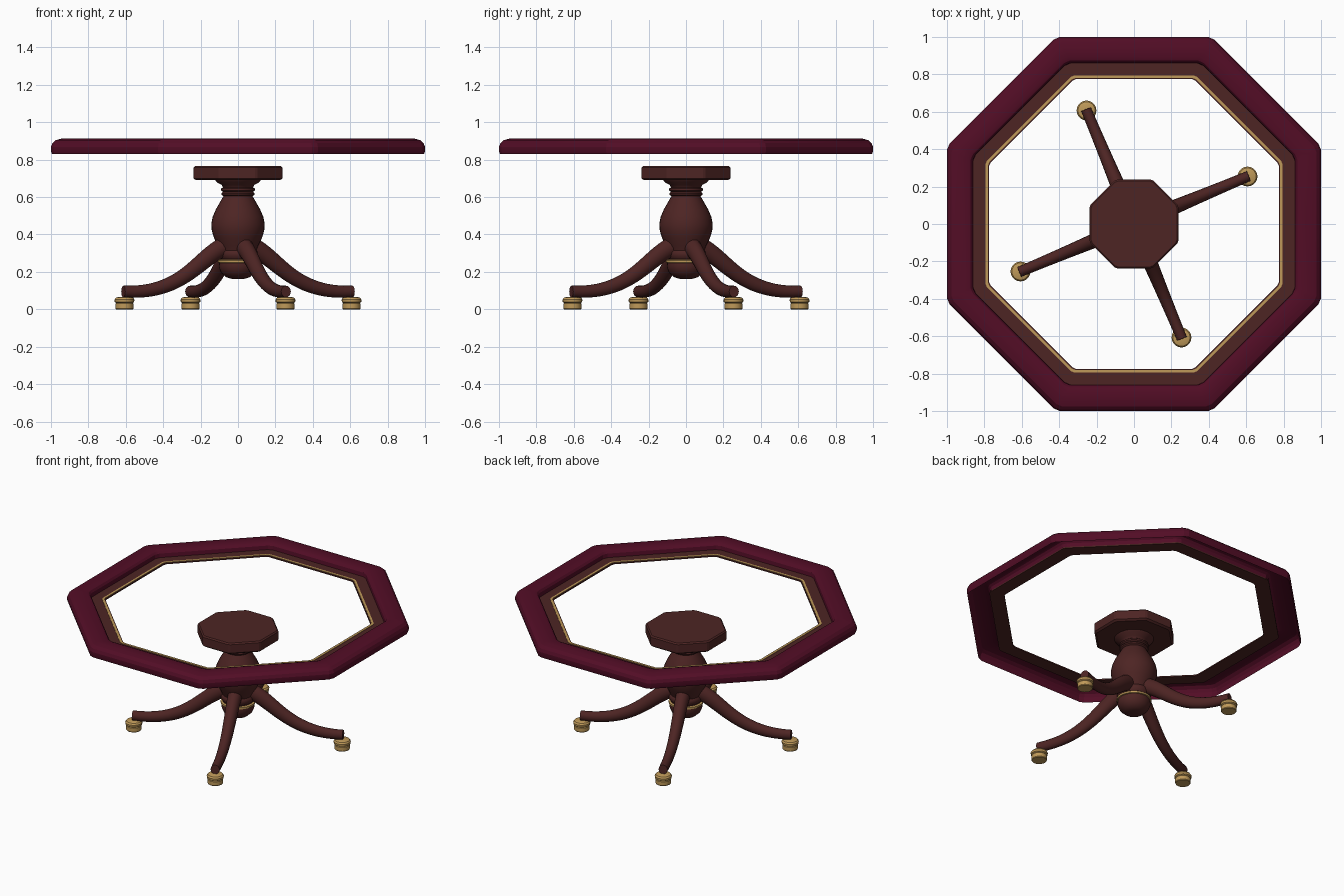
import bpy, bmesh
from math import pi, cos, sin, tan, radians
from mathutils import Vector
from mathutils.geometry import interpolate_bezier

cube = bpy.data.objects.get("Cube")
if cube:
    bpy.data.objects.remove(cube, do_unlink=True)


def material(name, rgb):
    m = bpy.data.materials.new(name)
    m.use_nodes = True
    m.diffuse_color = (*rgb, 1)
    bsdf = m.node_tree.nodes["Principled BSDF"]
    bsdf.inputs["Base Color"].default_value = (*rgb, 1)
    bsdf.inputs["Roughness"].default_value = 0.6
    return m


maroon = material("maroon padding", (0.085, 0.004, 0.019))
wood = material("dark mahogany", (0.075, 0.018, 0.017))
brass = material("brass", (0.52, 0.32, 0.10))


def loft(name, rings, mat, angle=35, caps=True, closed=False):
    """Skin a list of equal-length point rings."""
    bm = bmesh.new()
    loops = [[bm.verts.new(p) for p in ring] for ring in rings]
    pairs = list(zip(loops, loops[1:]))
    if closed:
        pairs.append((loops[-1], loops[0]))
    for a, b in pairs:
        n = len(a)
        for i in range(n):
            j = (i + 1) % n
            bm.faces.new((a[i], a[j], b[j], b[i]))
    if caps and not closed:
        bm.faces.new(loops[0][::-1])
        bm.faces.new(loops[-1])
    bmesh.ops.recalc_face_normals(bm, faces=bm.faces)
    mesh = bpy.data.meshes.new(name)
    bm.to_mesh(mesh)
    bm.free()
    mesh.materials.append(mat)
    ob = bpy.data.objects.new(name, mesh)
    bpy.context.collection.objects.link(ob)
    bpy.ops.object.select_all(action='DESELECT')
    ob.select_set(True)
    bpy.context.view_layer.objects.active = ob
    bpy.ops.object.shade_smooth_by_angle(angle=radians(angle))
    return ob


def octagon(apothem, z, cut=0.012):
    """Octagon with slightly clipped corners."""
    half = apothem * tan(pi / 8) - cut
    ring = []
    for k in range(8):
        a = k * pi / 4
        for s in (-half, half):
            ring.append((apothem * cos(a) - s * sin(a),
                         apothem * sin(a) + s * cos(a), z))
    return ring


def circle(r, z, n=32, centre=(0, 0)):
    return [(centre[0] + r * cos(2 * pi * i / n),
             centre[1] + r * sin(2 * pi * i / n), z) for i in range(n)]


# Padded rail: hollow octagonal shell, open underneath
rail = [(0.995, 0.83), (1, 0.845), (1, 0.868), (0.992, 0.888), (0.975, 0.904),
        (0.945, 0.912), (0.89, 0.912), (0.873, 0.906), (0.863, 0.893), (0.86, 0.865)]
loft("padded_rail", [octagon(r, z, 0.018) for r, z in rail], maroon, 20, caps=False)

# Wooden inner frame and its brass inlay
frame = [(0.865, 0.867), (0.775, 0.867), (0.775, 0.859), (0.865, 0.859)]
loft("inner_frame", [octagon(r, z) for r, z in frame], wood, 20, closed=True)
inlay = [(0.795, 0.866), (0.795, 0.870), (0.781, 0.870), (0.781, 0.866)]
loft("brass_inlay", [octagon(r, z) for r, z in inlay], brass, 20, closed=True)

# Octagonal block on top of the pedestal
block = [(0.225, 0.69), (0.237, 0.70), (0.237, 0.757), (0.229, 0.765)]
loft("pedestal_block", [octagon(r, z, 0.008) for r, z in block], wood, 20)

# Turned column
column = [(0.035, 0.163), (0.065, 0.172), (0.09, 0.195), (0.102, 0.225), (0.10, 0.25),
          (0.095, 0.27), (0.105, 0.285), (0.105, 0.305), (0.098, 0.315), (0.108, 0.34),
          (0.128, 0.38), (0.14, 0.42), (0.143, 0.455), (0.135, 0.495), (0.118, 0.535),
          (0.095, 0.575), (0.078, 0.605), (0.088, 0.612), (0.09, 0.62), (0.08, 0.628),
          (0.09, 0.635), (0.09, 0.645), (0.08, 0.652), (0.088, 0.665), (0.115, 0.68),
          (0.125, 0.695)]
loft("turned_column", [circle(r, z) for r, z in column], wood)
band = [(0.098, 0.247), (0.107, 0.25), (0.107, 0.262), (0.098, 0.266)]
loft("brass_band", [circle(r, z) for r, z in band], brass)


# Four sweeping legs with brass casters
def leg_rings(turn, sides=16):
    path = interpolate_bezier(Vector((0.05, 0, 0.345)), Vector((0.22, 0, 0.30)),
                              Vector((0.30, 0, 0.075)), Vector((0.665, 0, 0.095)), 20)
    across = Vector((-sin(turn), cos(turn), 0))
    out = Vector((cos(turn), sin(turn), 0))
    rings = []
    for i, p in enumerate(path):
        t = i / (len(path) - 1)
        d = path[min(i + 1, len(path) - 1)] - path[max(i - 1, 0)]
        d.normalize()
        up = Vector((0, 0, d.x)) - out * d.z
        wide, tall = 0.046 - 0.018 * t, 0.054 - 0.023 * t
        mid = out * p.x + Vector((0, 0, p.z))
        rings.append([mid + across * wide * cos(2 * pi * k / sides)
                      + up * tall * sin(2 * pi * k / sides) for k in range(sides)])
    return rings


caster = [(0.045, 0), (0.048, 0.004), (0.048, 0.03), (0.044, 0.034),
          (0.052, 0.039), (0.053, 0.052), (0.046, 0.062), (0.03, 0.067)]
for i in range(4):
    turn = radians(22.7) + i * pi / 2
    loft(f"leg_{i + 1}", leg_rings(turn), wood, 40)
    foot = (0.658 * cos(turn), 0.658 * sin(turn))
    loft(f"caster_{i + 1}", [circle(r, z, 20, foot) for r, z in caster], brass)
